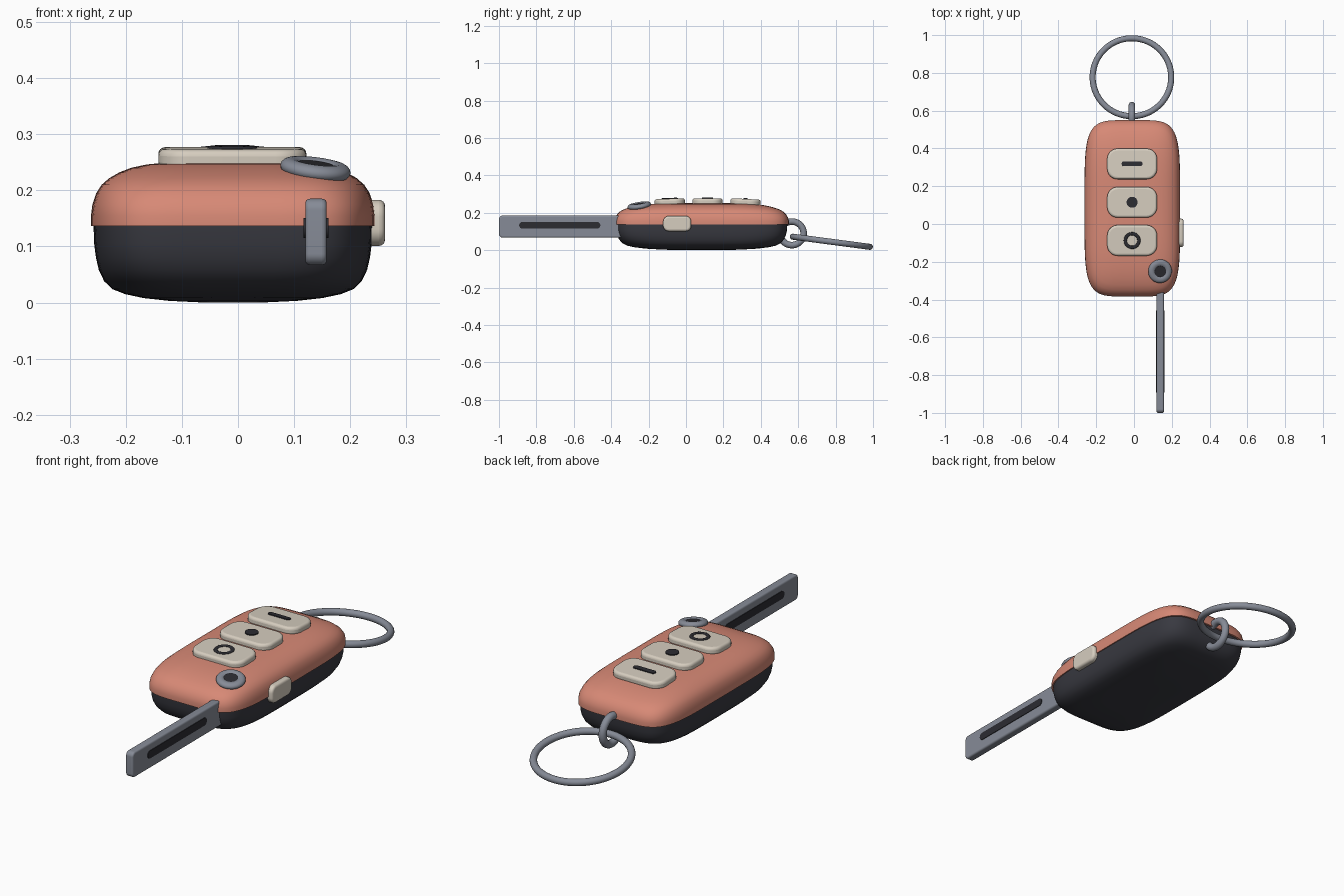
import bpy, bmesh
from math import sin, cos, pi, copysign, radians
from mathutils import Vector, Matrix

cube = bpy.data.objects.get("Cube")
if cube:
    bpy.data.objects.remove(cube, do_unlink=True)


def material(name, rgb):
    m = bpy.data.materials.new(name)
    m.use_nodes = True
    m.diffuse_color = (*rgb, 1)
    bsdf = m.node_tree.nodes["Principled BSDF"]
    bsdf.inputs["Base Color"].default_value = (*rgb, 1)
    bsdf.inputs["Roughness"].default_value = 0.5
    return m


CORAL = material("coral shell", (0.68, 0.25, 0.18))
CHARCOAL = material("charcoal shell", (0.040, 0.041, 0.052))
CREAM = material("cream button", (0.67, 0.61, 0.52))
STEEL = material("steel grey", (0.24, 0.26, 0.31))
INK = material("dark mark", (0.025, 0.025, 0.031))

CX, CY = -0.009, 0.083      # centre of the shell


def finish(name, bm, mat, matrix=None, bevel=0, angle=40):
    bmesh.ops.recalc_face_normals(bm, faces=bm.faces)
    me = bpy.data.meshes.new(name)
    bm.to_mesh(me)
    bm.free()
    me.materials.append(mat)
    ob = bpy.data.objects.new(name, me)
    bpy.context.collection.objects.link(ob)
    if matrix:
        ob.matrix_world = matrix
    if bevel:
        mod = ob.modifiers.new("soft edge", 'BEVEL')
        mod.width, mod.segments = bevel, 4
        mod.limit_method, mod.angle_limit = 'ANGLE', radians(50)
    bpy.ops.object.select_all(action='DESELECT')
    ob.select_set(True)
    bpy.context.view_layer.objects.active = ob
    bpy.ops.object.shade_smooth_by_angle(angle=radians(angle))
    return ob


def shell(name, mat, rings):
    """Loft superellipse rings given as (height, scale, squareness)."""
    n = 96
    bm = bmesh.new()
    loops = []
    for z, s, p in rings:
        loop = []
        for i in range(n):
            c, d = cos(2 * pi * i / n), sin(2 * pi * i / n)
            x = copysign(abs(c) ** (2 / p), c) * 0.253 * s
            y = copysign(abs(d) ** (2 / p), d) * 0.467 * s
            loop.append(bm.verts.new((CX + x, CY + y, z)))
        loops.append(loop)
    for a, b in zip(loops, loops[1:]):
        for i in range(n):
            j = (i + 1) % n
            bm.faces.new((a[i], a[j], b[j], b[i]))
    for loop in (loops[0], loops[-1]):
        bm.faces.new(loop)
    return finish(name, bm, mat)


def slab(name, w, h, t, r, mat, matrix, bevel=0):
    """Rounded rectangle in local xy, centred, t thick along local z."""
    bm = bmesh.new()
    verts = []
    for k, (sx, sy) in enumerate(((1, 1), (-1, 1), (-1, -1), (1, -1))):
        for i in range(9):
            a = pi / 2 * (k + i / 8)
            verts.append(bm.verts.new((sx * (w / 2 - r) + r * cos(a),
                                       sy * (h / 2 - r) + r * sin(a), -t / 2)))
    bmesh.ops.remove_doubles(bm, verts=verts, dist=1e-5)
    face = bm.faces.new([v for v in verts if v.is_valid])
    ext = bmesh.ops.extrude_face_region(bm, geom=[face])
    top = [v for v in ext["geom"] if isinstance(v, bmesh.types.BMVert)]
    bmesh.ops.translate(bm, verts=top, vec=(0, 0, t))
    return finish(name, bm, mat, matrix, bevel)


def ring(name, major, minor, mat, matrix, n=64, m=16):
    bm = bmesh.new()
    grid = []
    for i in range(n):
        a = 2 * pi * i / n
        grid.append([bm.verts.new(((major + minor * cos(2 * pi * j / m)) * cos(a),
                                   (major + minor * cos(2 * pi * j / m)) * sin(a),
                                   minor * sin(2 * pi * j / m))) for j in range(m)])
    for i in range(n):
        for j in range(m):
            k, l = (i + 1) % n, (j + 1) % m
            bm.faces.new((grid[i][j], grid[k][j], grid[k][l], grid[i][l]))
    return finish(name, bm, mat, matrix)


def place(x, y, z, rot=None):
    return Matrix.Translation((x, y, z)) @ (rot or Matrix())


# Two halves of the housing
shell("upper_shell", CORAL, [
    (0.136, 0.96, 5), (0.136, 1.0, 5), (0.155, 1.0, 5), (0.175, 0.99, 5),
    (0.195, 0.963, 4.9), (0.21, 0.925, 4.8), (0.222, 0.87, 4.6),
    (0.232, 0.80, 4.4), (0.240, 0.72, 4.2), (0.246, 0.61, 4),
    (0.250, 0.45, 3.8), (0.252, 0.2, 3.6)])
shell("lower_shell", CHARCOAL, [
    (0.0, 0.2, 3.6), (0.003, 0.45, 3.7), (0.008, 0.63, 3.8),
    (0.015, 0.76, 4), (0.024, 0.85, 4.3), (0.038, 0.907, 4.6),
    (0.058, 0.945, 4.8), (0.08, 0.965, 5), (0.105, 0.978, 5), (0.138, 0.982, 5)])

# Three top buttons with their marks, following the slight crown of the shell
for label, y, z, tilt in (("back", 0.318, 0.256, -3), ("middle", 0.115, 0.259, 0),
                          ("front", -0.087, 0.257, 2)):
    m = place(CX - 0.001, y, z, Matrix.Rotation(radians(tilt), 4, 'X'))
    slab(label + "_button", 0.264, 0.162, 0.036, 0.055, CREAM, m, 0.012)
    up = m @ Matrix.Translation((0, 0, 0.0185))
    if label == "back":
        slab("dash_mark", 0.112, 0.024, 0.007, 0.0119, INK, up)
    elif label == "middle":
        slab("dot_mark", 0.058, 0.058, 0.007, 0.0289, INK, up)
    else:
        ring("circle_mark", 0.036, 0.0085, INK, up @ Matrix.Diagonal((1, 1, 0.5, 1)), 48, 10)

# Side button
side = Matrix.Rotation(pi / 2, 4, 'Z') @ Matrix.Rotation(pi / 2, 4, 'X')
slab("side_button", 0.15, 0.082, 0.036, 0.03, CREAM, place(0.244, -0.047, 0.142, side), 0.011)

# Pivot ring and plug, lying on the sloping corner
lean = Vector((0.13, -0.16, 1)).to_track_quat('Z', 'Y').to_matrix().to_4x4()
pivot = place(0.138, -0.25, 0.238, lean)
ring("pivot_ring", 0.044, 0.019, STEEL, pivot @ Matrix.Diagonal((1, 1, 0.75, 1)))
slab("pivot_plug", 0.066, 0.066, 0.02, 0.0329, INK, pivot)

# Blade with a dark groove on each face
slab("blade", 0.68, 0.118, 0.038, 0.02, STEEL, place(0.139, -0.66, 0.126, side), 0.008)
for label, s in (("left", 1), ("right", -1)):
    slab(label + "_blade_groove", 0.434, 0.036, 0.008, 0.0179, INK,
         place(0.139 + s * 0.018, -0.675, 0.133, side))

# Small loop on the housing and the large key ring hanging through it
ring("loop", 0.063, 0.0175, STEEL, place(-0.011, 0.566, 0.09, side))
ring("key_ring", 0.208, 0.016, STEEL,
     place(-0.011, 0.777, 0.045, Matrix.Rotation(radians(-7.5), 4, 'X')), 96)
